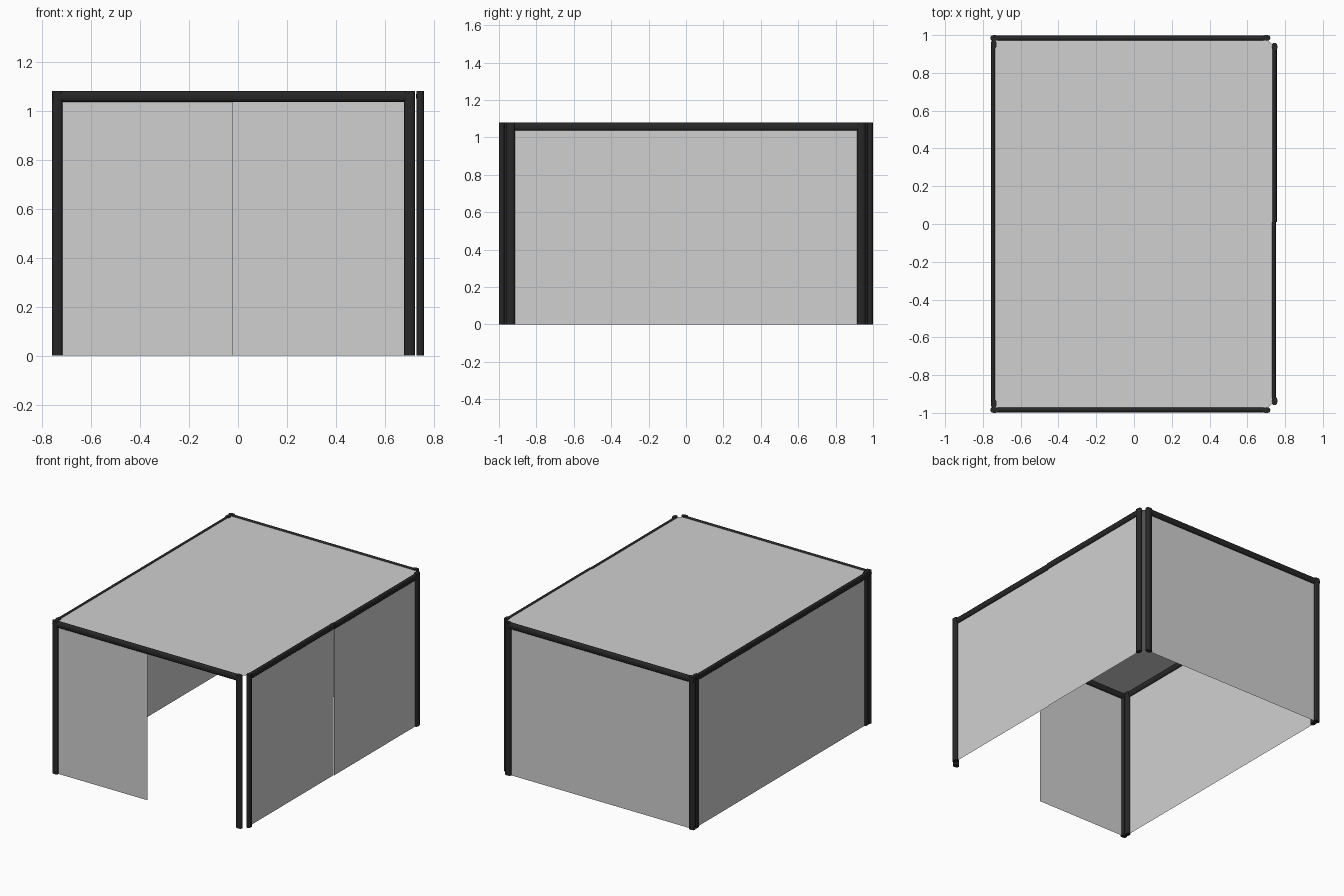
import bpy, bmesh, math
from mathutils import Vector

if "Cube" in bpy.data.objects:
    bpy.data.objects.remove(bpy.data.objects["Cube"])


def material(name, v):
    m = bpy.data.materials.new(name)
    m.diffuse_color = (v, v, v, 1)
    m.use_nodes = True
    m.node_tree.nodes["Principled BSDF"].inputs["Base Color"].default_value = m.diffuse_color
    return m


GREY = material("panel grey", 0.63)
BLACK = material("frame black", 0.02)
H = 1.08        # overall height
W = 0.044       # tube width along the wall
T = 0.03        # tube thickness


def finish(bm, name, mat, smooth=False):
    me = bpy.data.meshes.new(name)
    bm.to_mesh(me)
    bm.free()
    ob = bpy.data.objects.new(name, me)
    bpy.context.collection.objects.link(ob)
    me.materials.append(mat)
    if smooth:
        bpy.context.view_layer.objects.active = ob
        ob.select_set(True)
        bpy.ops.object.shade_smooth_by_angle(angle=math.radians(40))
        ob.select_set(False)
    return ob


def sheet(name, pts):
    bm = bmesh.new()
    bm.faces.new([bm.verts.new(p) for p in pts])
    return finish(bm, name, GREY)


def tube(name, a, b, u, v):
    """Rounded bar from a to b; u and v are the half-width vectors."""
    a, b, u, v = Vector(a), Vector(b), Vector(u), Vector(v)
    bm = bmesh.new()
    rings = []
    n = 16
    for p in (a, b):
        ring = []
        for i in range(n):
            t = 2 * math.pi * i / n
            c, s = math.cos(t), math.sin(t)
            c = math.copysign(abs(c) ** 0.8, c)
            s = math.copysign(abs(s) ** 0.8, s)
            ring.append(bm.verts.new(p + u * c + v * s))
        rings.append(ring)
    for i in range(n):
        j = (i + 1) % n
        bm.faces.new((rings[0][i], rings[0][j], rings[1][j], rings[1][i]))
    bm.faces.new(rings[0][::-1])
    bm.faces.new(rings[1])
    bmesh.ops.recalc_face_normals(bm, faces=bm.faces[:])
    return finish(bm, name, BLACK, True)


def post(name, x, y, along_x):
    hx, hy = (W / 2, T / 2) if along_x else (T / 2, W / 2)
    tube(name, (x, y, 0), (x, y, H), (hx, 0, 0), (0, hy, 0))


# Wall panels: full left and back, two on the right, half a front
def wall(name, a, b):
    sheet(name, [(*a, 0), (*b, 0), (*b, H - 0.015), (*a, H - 0.015)])


wall("front_panel", (-0.742, -0.983), (-0.02, -0.983))
wall("back_panel", (0.70, 0.983), (-0.742, 0.983))
wall("left_panel", (-0.745, 0.965), (-0.745, -0.965))
wall("right_front_panel", (0.739, -0.945), (0.739, 0.01))
wall("right_back_panel", (0.744, 0.01), (0.744, 0.94))

# Roof with cut corners on the right
R = H - 0.007
sheet("roof", [(-0.745, -0.982, R), (0.70, -0.982, R), (0.742, -0.94, R),
               (0.742, 0.94, R), (0.70, 0.982, R), (-0.745, 0.982, R)])

# Top rails
Z = H - W / 2
for label, s in (("front", -1), ("back", 1)):
    tube(label + "_rail", (-0.755, s * 0.983, Z), (0.705, s * 0.983, Z),
         (0, T / 2, 0), (0, 0, W / 2))
tube("left_rail", (-0.745, -0.965, Z), (-0.745, 0.965, Z),
     (T * 0.4, 0, 0), (0, 0, W / 2))
tube("right_front_rail", (0.739, -0.94, Z), (0.739, 0.01, Z),
     (T * 0.4, 0, 0), (0, 0, W / 2))
tube("right_back_rail", (0.744, 0.01, Z), (0.744, 0.935, Z),
     (T * 0.4, 0, 0), (0, 0, W / 2))

# Corner posts: one at the end of every wall
for label, s in (("front", -1), ("back", 1)):
    post(label + "_left_post", -0.738, s * 0.985, True)
    post(label + "_right_post", 0.700, s * 0.985, True)
    post("left_%s_post" % label, -0.742, s * 0.950, False)
    post("right_%s_post" % label, 0.744, s * 0.937, False)
